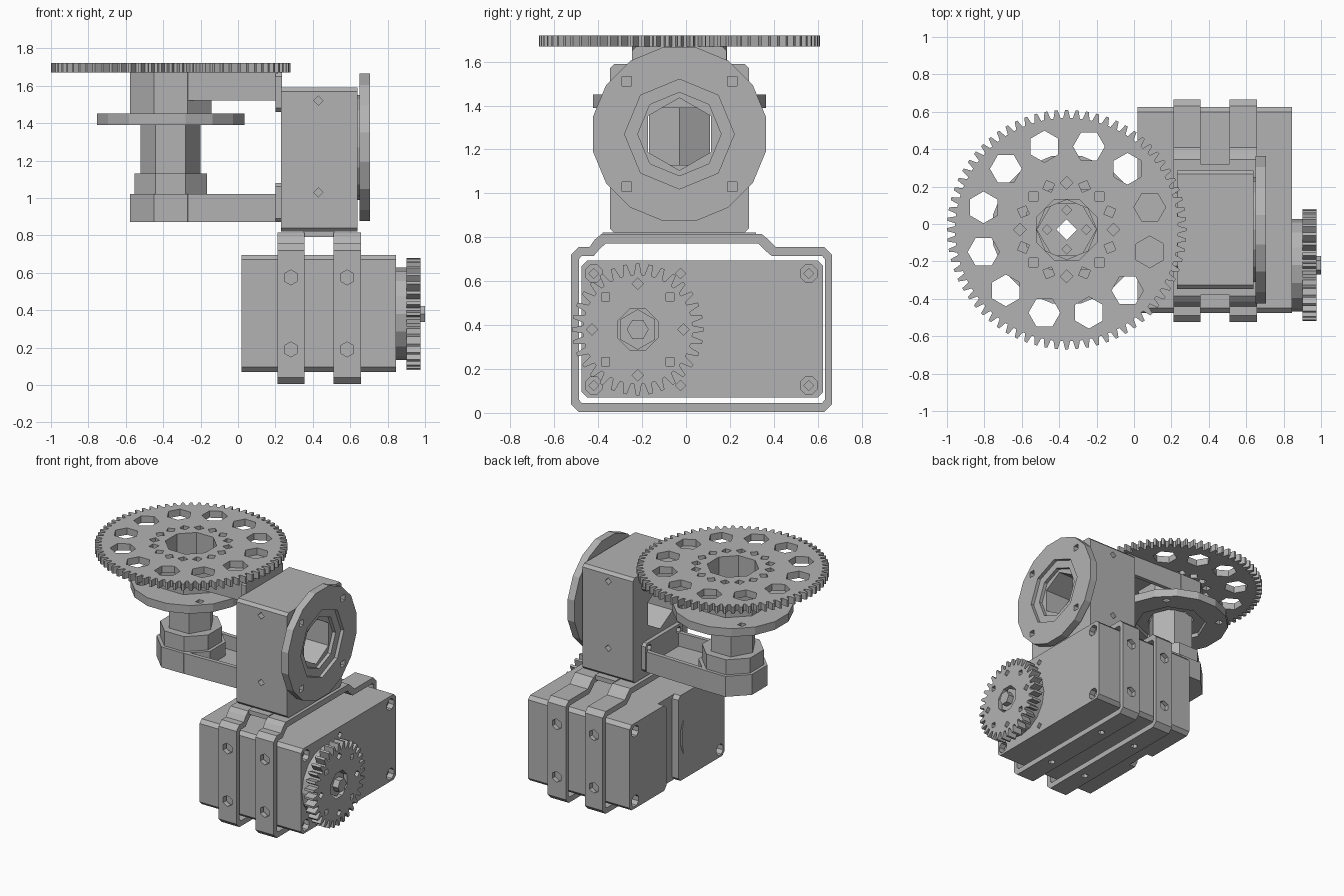
import bpy, bmesh
from math import cos, sin, pi, radians
from mathutils import Matrix

if "Cube" in bpy.data.objects:
    bpy.data.objects.remove(bpy.data.objects["Cube"])

grey = bpy.data.materials.new("plain grey")
grey.use_nodes = True
grey.diffuse_color = (0.45, 0.45, 0.45, 1)
grey.node_tree.nodes["Principled BSDF"].inputs["Base Color"].default_value = grey.diffuse_color

# Each axis maps a profile (u, v) and its depth w into the world
AXES = {
    "z": Matrix.Identity(4),
    "x": Matrix(((0, 0, 1, 0), (1, 0, 0, 0), (0, 1, 0, 0), (0, 0, 0, 1))),
    "y": Matrix(((0, 1, 0, 0), (0, 0, 1, 0), (1, 0, 0, 0), (0, 0, 0, 1))),
}


def ngon(n, r, cu=0, cv=0, turn=0):
    return [(cu + r * cos(radians(turn) + 2 * pi * i / n),
             cv + r * sin(radians(turn) + 2 * pi * i / n)) for i in range(n)]


def ring(count, radius, cu, cv, turn, sides, r, spin=0):
    """Loops placed around a circle, each turned with it."""
    return [ngon(sides, r, u, v, turn + spin + 360 * i / count)
            for i, (u, v) in enumerate(ngon(count, radius, cu, cv, turn))]


def rect(u0, u1, v0, v1, c=0.0):
    if not c:
        return [(u0, v0), (u1, v0), (u1, v1), (u0, v1)]
    return [(u0 + c, v0), (u1 - c, v0), (u1, v0 + c), (u1, v1 - c),
            (u1 - c, v1), (u0 + c, v1), (u0, v1 - c), (u0, v0 + c)]


def gear_loop(teeth, tip, root, cu, cv):
    pts = []
    for i in range(teeth):
        for r, f in ((root, -0.36), (tip, -0.14), (tip, 0.14), (root, 0.36)):
            a = 2 * pi * (i + f) / teeth
            pts.append((cu + r * cos(a), cv + r * sin(a)))
    return pts


def prism(name, outer, lo, hi, axis="z", holes=(), bevel=0.0):
    """Extrude a filled profile with holes between two depths."""
    crv = bpy.data.curves.new(name, "CURVE")
    crv.dimensions, crv.fill_mode, crv.extrude = "2D", "BOTH", (hi - lo) / 2
    for loop in [outer, *holes]:
        s = crv.splines.new("POLY")
        s.points.add(len(loop) - 1)
        for p, (u, v) in zip(s.points, loop):
            p.co = (u, v, 0, 1)
        s.use_cyclic_u = True
    tmp = bpy.data.objects.new(name + "_profile", crv)
    bpy.context.collection.objects.link(tmp)
    bpy.context.view_layer.update()
    dg = bpy.context.evaluated_depsgraph_get()
    mesh = bpy.data.meshes.new_from_object(tmp.evaluated_get(dg))
    bpy.data.objects.remove(tmp)
    bm = bmesh.new()
    bm.from_mesh(mesh)
    bmesh.ops.remove_doubles(bm, verts=bm.verts, dist=1e-5)
    bm.transform(AXES[axis] @ Matrix.Translation((0, 0, (lo + hi) / 2)))
    bmesh.ops.recalc_face_normals(bm, faces=bm.faces)
    for f in bm.faces:
        f.smooth = False
    bm.to_mesh(mesh)
    bm.free()
    mesh.name = name
    mesh.materials.clear()
    mesh.materials.append(grey)
    ob = bpy.data.objects.new(name, mesh)
    bpy.context.collection.objects.link(ob)
    if bevel:
        m = ob.modifiers.new("edge", "BEVEL")
        m.width, m.segments, m.angle_limit = bevel, 1, radians(60)
    return ob


def drill(ob, cutters):
    """Cut away the cutters and delete them."""
    for c in cutters:
        m = ob.modifiers.new("hole", "BOOLEAN")
        m.operation, m.solver, m.object = "DIFFERENCE", "EXACT", c
        c.hide_render = True
    bpy.context.view_layer.update()
    mesh = bpy.data.meshes.new_from_object(ob.evaluated_get(bpy.context.evaluated_depsgraph_get()))
    ob.modifiers.clear()
    ob.data = mesh
    for c in cutters:
        bpy.data.objects.remove(c)


CX, CY, MID = -0.36, -0.03, 1.27   # shoulder axis and arm height

# Large gear on top
prism("large_gear", gear_loop(72, 0.64, 0.597, CX, CY), 1.67, 1.72, holes=[
    ngon(8, 0.175, CX, CY, 22.5),
    *ring(12, 0.46, CX, CY, 15, 6, 0.085, -15),
    *ring(16, 0.25, CX, CY, 0, 4, 0.034, 0)])


# Round flanges with a stepped eight-sided recess and four bolt holes
def flange(name, cu, cv, axis, back, step, front, bore):
    bolts = ring(4, 0.34, cu, cv, 45, 4, 0.03, 0)
    disc = ngon(16, 0.402, cu, cv, 11.25)
    for part, d, r in (("base", (back, step), bore), ("rim", (step, front), 0.25)):
        prism(f"{name}_{part}", disc, min(d), max(d), axis, [ngon(8, r, cu, cv), *bolts])


flange("side_flange", CY, MID, "x", 0.65, 0.68, 0.705, 0.19)
flange("upper_flange", CX, CY, "z", 1.45, 1.42, 1.39, 0.16)
prism("side_flange_neck", ngon(16, 0.28, CY, MID), 0.63, 0.655, "x", [ngon(6, 0.165, CY, MID, 30)])

# Joint shaft, collar and hub, bored through the middle
bore = ngon(4, 0.055, CX, CY)
prism("upper_cup", ngon(8, 0.235, CX, CY, 22.5), 1.44, 1.67, holes=[ngon(8, 0.175, CX, CY, 22.5)])
prism("joint_shaft", ngon(6, 0.16, CX, CY), 1.12, 1.4, holes=[bore])
prism("joint_shaft_cap", ngon(6, 0.16, CX, CY), 1.4, 1.43,
      holes=[bore, *ring(4, 0.105, CX, CY, 0, 4, 0.026)])
prism("joint_collar", ngon(8, 0.21, CX, CY, 22.5), 1.01, 1.13, holes=[bore])
prism("lower_hub", ngon(8, 0.235, CX, CY, 22.5), 0.87, 1.02, holes=[bore])

# Two channel-shaped arms, the upper one mirrored about the arm height
for side, flip in (("lower", False), ("upper", True)):
    def span(a, b):
        return (2 * MID - b, 2 * MID - a) if flip else (a, b)
    floor = [(-0.27, -0.215), (0.21, -0.2), (0.21, 0.2), (-0.27, 0.215), (-0.16, 0.1), (-0.16, -0.1)]
    prism(side + "_arm_floor", [(x, y + CY) for x, y in floor], *span(0.87, 0.92))
    for s, hand in ((-1, "right"), (1, "left")):
        wall = [(-0.27, 0.215), (0.21, 0.2), (0.21, 0.17), (-0.25, 0.185)]
        prism(f"{side}_arm_wall_{hand}", [(x, CY + s * y) for x, y in wall], *span(0.87, 1.02))
    z0, z1 = span(0.87, 1.08)
    hz = span(1.04, 1.04)[0]
    prism(side + "_arm_plate", rect(CY - 0.215, CY + 0.215, z0, z1, 0.02), 0.2, 0.235, "x",
          [ngon(6, 0.025, CY + s * 0.17, hz) for s in (-1, 1)])

# Upright body with a six-sided through bore and front and back screw holes
body = prism("upright_body", rect(-0.347, 0.287, 0.82, 1.59, 0.02), 0.23, 0.64, "x",
             [ngon(6, 0.165, CY, MID, 30)])
drill(body, [prism("hole_cutter", ngon(4, 0.025, z, 0.43), y - 0.04, y + 0.04, "y")
             for z in (1.03, 1.52) for y in (-0.347, 0.287)])
prism("body_foot", rect(0.35, 0.515, -0.38, 0.32), 0.79, 0.822)

# Two straps around the motor, with screw holes on the sides and underneath
outer = [(-0.525, 0.04), (-0.49, 0.005), (0.63, 0.005), (0.665, 0.04), (0.665, 0.72), (0.63, 0.755),
         (0.41, 0.755), (0.375, 0.79), (0.345, 0.815), (-0.385, 0.815), (-0.415, 0.79),
         (-0.44, 0.755), (-0.49, 0.755), (-0.525, 0.72)]
inner = [(-0.488, 0.06), (-0.475, 0.045), (0.62, 0.045), (0.633, 0.06), (0.633, 0.7), (0.62, 0.715),
         (0.39, 0.715), (0.355, 0.745), (0.33, 0.772), (-0.365, 0.772), (-0.395, 0.745),
         (-0.42, 0.715), (-0.475, 0.715), (-0.488, 0.7)]
for name, x0, x1 in (("inner_strap", 0.21, 0.355), ("outer_strap", 0.51, 0.657)):
    strap = prism(name, outer, x0, x1, "x", [inner])
    xm = (x0 + x1) / 2
    cuts = [prism("hole_cutter", ngon(6, 0.04, z, xm), y - 0.05, y + 0.05, "y")
            for z in (0.19, 0.575) for y in (-0.51, 0.65)]
    cuts += [prism("hole_cutter", ngon(6, 0.025, xm, y), -0.02, 0.06) for y in (-0.2, 0.34)]
    drill(strap, cuts)

# Motor housing: core, front cover with screw pockets, notched back cover
shell = rect(-0.475, 0.625, 0.07, 0.695, 0.025)
prism("housing_core", shell, 0.07, 0.79, "x")
corners = [(y, z) for y in (-0.42, 0.56) for z in (0.125, 0.635)]
pockets = [ngon(8, 0.042, y, z, 22.5) for y, z in corners]
small = [ngon(4, 0.024, -0.025, z) for z in (0.125, 0.635)]
prism("housing_front_cover", shell, 0.79, 0.845, "x", pockets + small)
for y, z in corners:
    prism("housing_screw", ngon(4, 0.025, y, z), 0.785, 0.815, "x")
slot = [(0.0, 0.25), (0.03, 0.32), (0.03, 0.44), (0.0, 0.51), (0.012, 0.44), (0.012, 0.32)]
prism("housing_back_right", rect(-0.475, 0.06, 0.07, 0.695, 0.025), 0.02, 0.071, "x", pockets[:2] + [slot])
prism("housing_back_left", rect(0.2, 0.625, 0.07, 0.695, 0.025), 0.02, 0.071, "x", pockets[2:])

# Small drive gear with its boss and output shaft
GY, GZ = -0.22, 0.38
prism("drive_boss", ngon(16, 0.247, GY, GZ), 0.84, 0.9, "x")
prism("drive_gear", gear_loop(32, 0.3, 0.25, GY, GZ), 0.9, 0.975, "x",
      [ngon(8, 0.1, GY, GZ, 22.5), *ring(8, 0.208, GY, GZ, 0, 4, 0.026)])
prism("drive_collar", ngon(6, 0.092, GY, GZ, 30), 0.89, 0.955, "x")
prism("drive_shaft", ngon(6, 0.05, GY, GZ), 0.89, 1.0, "x")
